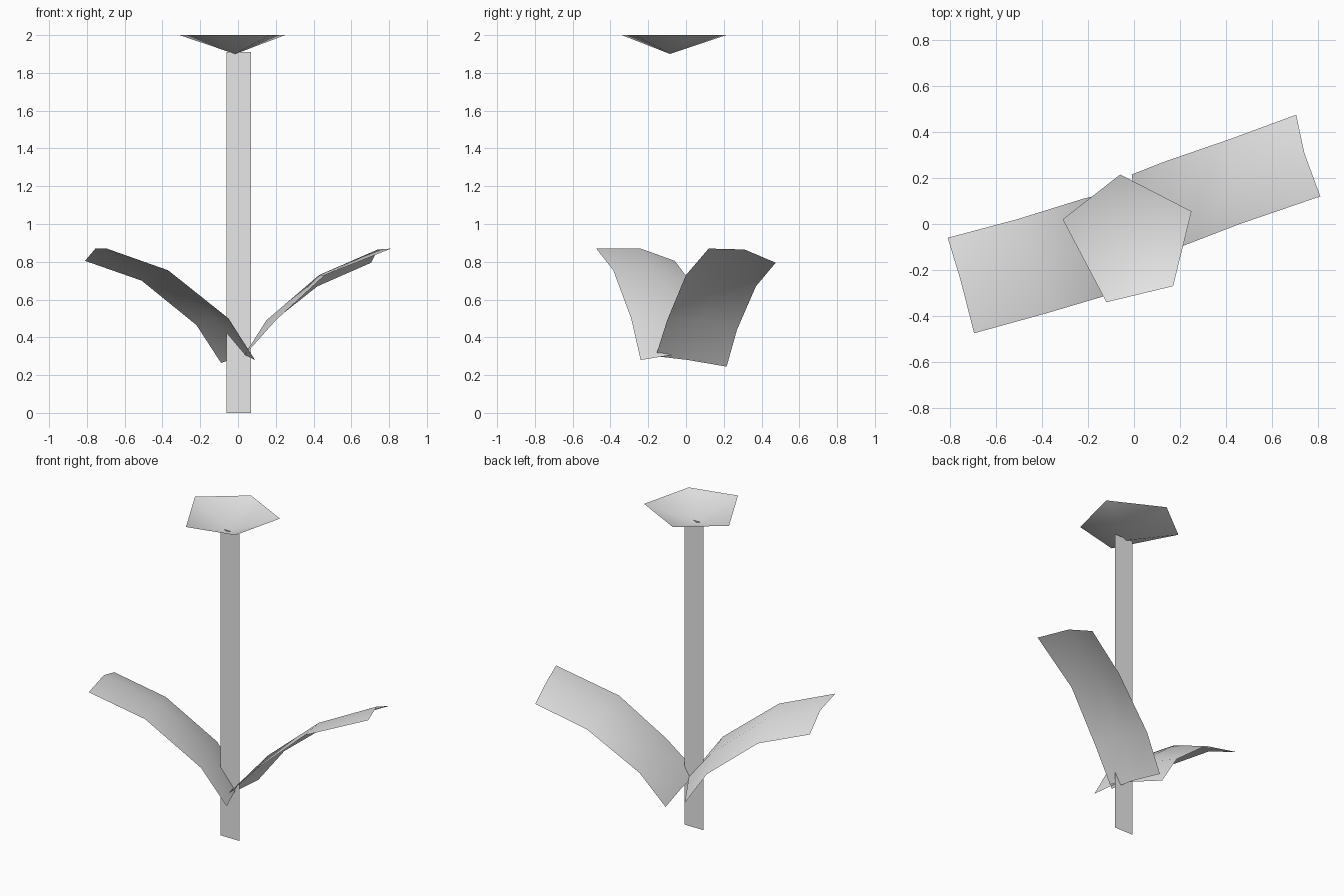
import bpy

default_cube = bpy.data.objects.get("Cube")
if default_cube:
    bpy.data.objects.remove(default_cube, do_unlink=True)

# One plain grey for the whole plant
grey = bpy.data.materials.new("light grey")
grey.use_nodes = True
colour = (0.8, 0.8, 0.8, 1)
grey.diffuse_color = colour
for node in grey.node_tree.nodes:
    if node.type == "BSDF_PRINCIPLED":
        node.inputs["Base Color"].default_value = colour


def add_part(name, points, faces, smooth=True):
    """Make a thin, open surface from its points and faces."""
    mesh = bpy.data.meshes.new(name)
    mesh.from_pydata(points, [], faces)
    mesh.materials.append(grey)
    for polygon in mesh.polygons:
        polygon.use_smooth = smooth
    part = bpy.data.objects.new(name, mesh)
    bpy.context.scene.collection.objects.link(part)
    return part


def add_leaf(name, *ribs):
    """Skin a curved blade across ribs that run from base to tip."""
    rows = len(ribs[0])
    points = [point for rib in ribs for point in rib]
    faces = []
    for rib in range(len(ribs) - 1):
        for row in range(rows - 1):
            corner = rib * rows + row
            faces.append((corner, corner + 1, corner + rows + 1, corner + rows))
    return add_part(name, points, faces)


# Flat upright stem
stem_y, stem_top = -0.085, 1.91
left, right = 0.07, -0.06
add_part("stem",
         [(right, stem_y, 0), (left, stem_y, 0),
          (left, stem_y, stem_top), (right, stem_y, stem_top)],
         [(0, 1, 2, 3)], smooth=False)

# Shallow five-sided flower cup, open at the top
rim = [(-0.06, 0.215), (-0.31, 0.02), (-0.12, -0.34), (0.17, -0.27), (0.25, 0.055)]
apex = (-0.015, stem_y, 1.9)
sides = len(rim)
add_part("flower_cup",
         [(x, y, 2) for x, y in rim] + [apex],
         [(side, (side + 1) % sides, sides) for side in range(sides)])

# Arched leaves: front edge, middle rib, back edge
add_leaf("left_leaf",
         [(0.03, -0.16, 0.3), (0.2, -0.1, 0.49), (0.46, 0, 0.73), (0.81, 0.12, 0.87)],
         [(0.02, 0.01, 0.28), (0.15, 0.08, 0.49), (0.43, 0.18, 0.73), (0.74, 0.31, 0.865)],
         [(-0.01, 0.215, 0.245), (0.13, 0.27, 0.44), (0.42, 0.37, 0.67), (0.705, 0.475, 0.795)])
add_leaf("right_leaf",
         [(-0.09, 0.14, 0.265), (-0.22, 0.11, 0.465), (-0.51, 0.02, 0.7), (-0.81, -0.06, 0.805)],
         [(0.04, -0.085, 0.305), (-0.12, -0.09, 0.5), (-0.43, -0.17, 0.755), (-0.755, -0.24, 0.87)],
         [(0.09, -0.24, 0.28), (-0.05, -0.29, 0.5), (-0.37, -0.385, 0.755), (-0.695, -0.475, 0.87)])
